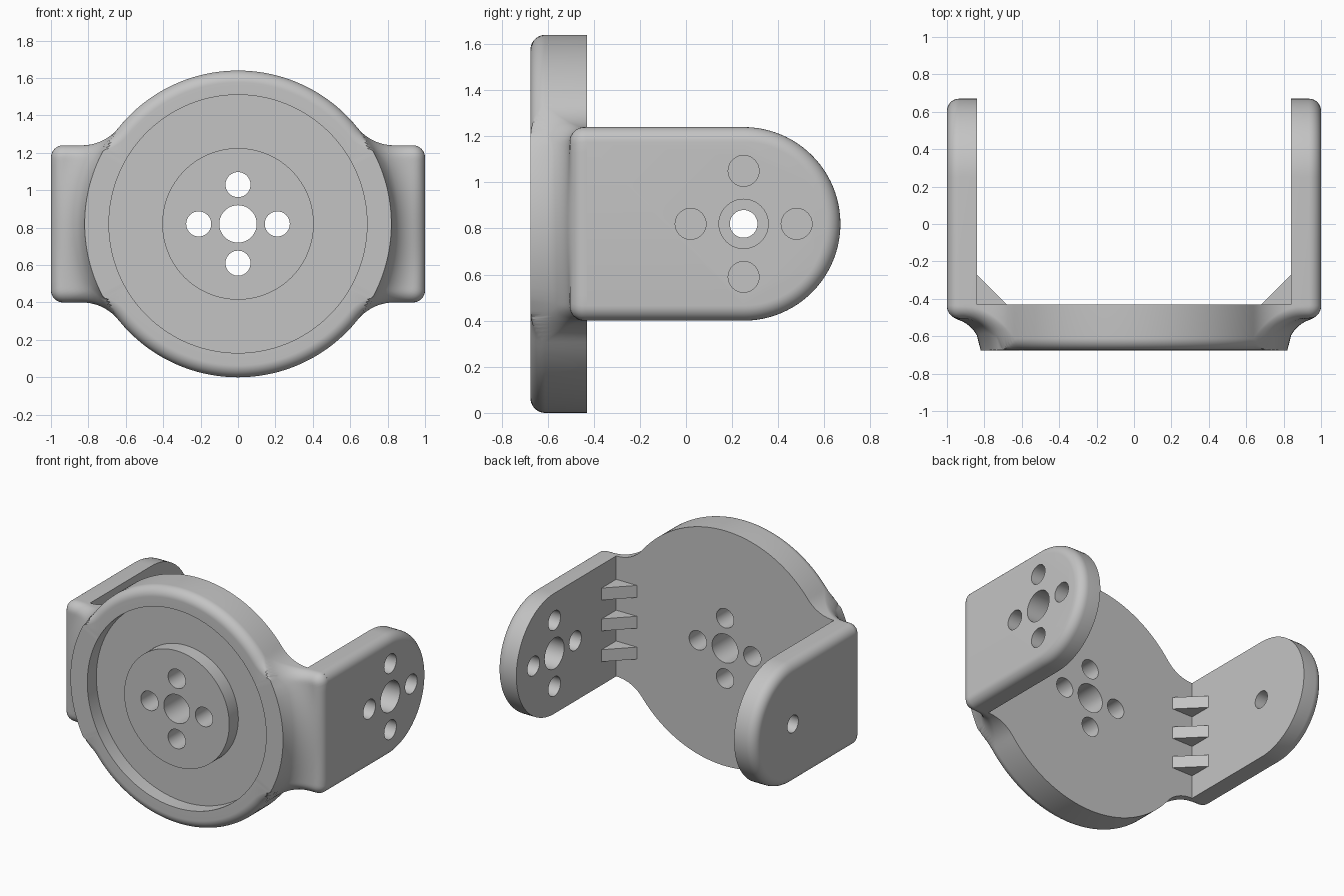
import bpy, bmesh, math
from mathutils import Vector, Matrix

cube = bpy.data.objects.get("Cube")
if cube:
    bpy.data.objects.remove(cube, do_unlink=True)

grey = bpy.data.materials.new("light grey metal")
grey.use_nodes = True
colour = (0.55, 0.55, 0.55, 1)
grey.diffuse_color = colour
grey.node_tree.nodes["Principled BSDF"].inputs["Base Color"].default_value = colour

CZ = 0.82                  # height of the disc centre
R, H = 0.82, 0.42          # disc radius, half height of the arms
FRONT, BACK = -0.675, -0.43
ROUND, NECK, COVE = 0.065, 0.25, 0.17
INNER, PIVOT = 0.84, 0.25  # inner face of the arms, pivot position along y


def make(name, loops):
    """Closed solid from equal loops of points, capped at both ends."""
    bm = bmesh.new()
    rings = [[bm.verts.new(p) for p in loop] for loop in loops]
    n = len(rings[0])
    for a, b in zip(rings, rings[1:]):
        for i in range(n):
            j = (i + 1) % n
            bm.faces.new((a[i], a[j], b[j], b[i]))
    bm.faces.new(rings[0])
    bm.faces.new(rings[-1])
    bmesh.ops.recalc_face_normals(bm, faces=bm.faces)
    mesh = bpy.data.meshes.new(name)
    bm.to_mesh(mesh)
    bm.free()
    mesh.materials.append(grey)
    ob = bpy.data.objects.new(name, mesh)
    bpy.context.collection.objects.link(ob)
    return ob


def activate(ob):
    bpy.ops.object.select_all(action="DESELECT")
    ob.select_set(True)
    bpy.context.view_layer.objects.active = ob


def drill(ob, holes, axis):
    """Cut round holes given as (centre, radius) along the axis."""
    turn = Matrix.Rotation(math.pi / 2, 4, "X" if axis == "Y" else "Y")
    bm = bmesh.new()
    for centre, radius in holes:
        bmesh.ops.create_cone(bm, cap_ends=True, segments=40, radius1=radius, radius2=radius,
                              depth=0.6, matrix=Matrix.Translation(centre) @ turn)
    mesh = bpy.data.meshes.new("hole_cutter")
    bm.to_mesh(mesh)
    bm.free()
    mesh.materials.append(grey)
    cutter = bpy.data.objects.new("hole_cutter", mesh)
    cutter.hide_render = True
    bpy.context.collection.objects.link(cutter)
    mod = ob.modifiers.new("holes", "BOOLEAN")
    mod.operation, mod.solver, mod.object = "DIFFERENCE", "EXACT", cutter
    activate(ob)
    bpy.ops.object.modifier_apply(modifier=mod.name)
    bpy.data.objects.remove(cutter, do_unlink=True)


def smooth(ob):
    activate(ob)
    bpy.ops.object.shade_smooth_by_angle(angle=math.radians(32))


def arc(cx, cz, r, a0, a1, n):
    return [(cx + r * math.cos(a0 + (a1 - a0) * i / n),
             cz + r * math.sin(a0 + (a1 - a0) * i / n)) for i in range(n + 1)]


# Outline of the front plate: disc, concave necks, arm ends with rounded corners
neck_x = math.sqrt((R + NECK) ** 2 - (H + NECK) ** 2)
contact = math.atan2(H + NECK, neck_x)
quarter = [(1, (H - ROUND) * i / 8) for i in range(8)]
quarter += arc(1 - ROUND, H - ROUND, ROUND, 0, math.pi / 2, 6)
quarter += [(neck_x + (1 - ROUND - neck_x) * t, H) for t in (0.66, 0.33)]
quarter += arc(neck_x, H + NECK, NECK, -math.pi / 2, contact - math.pi, 10)
quarter += arc(0, 0, R, contact, math.pi / 2, 26)[1:]
half = quarter + [(-x, z) for x, z in quarter[-2::-1]]
outline = half + [(x, -z) for x, z in half[-2:0:-1]]


def edge_distance(x, z):
    best = 9.0
    for (ax, az), (bx, bz) in zip(outline, outline[1:] + outline[:1]):
        dx, dz = bx - ax, bz - az
        t = max(0, min(1, ((x - ax) * dx + (z - az) * dz) / (dx * dx + dz * dz)))
        best = min(best, (ax + t * dx - x) ** 2 + (az + t * dz - z) ** 2)
    return math.sqrt(best)


def surface(x, z):
    """Front surface: flat disc, concave cove beside it, rounded outer edge."""
    d = max(0, min(COVE, math.hypot(x, z) - R))
    y = FRONT + math.sqrt(max(0, COVE ** 2 - (COVE - d) ** 2))
    e = min(ROUND, edge_distance(x, z))
    return y + ROUND - math.sqrt(max(0, ROUND ** 2 - (ROUND - e) ** 2))


# Front plate with its ring groove and centre boss
directions = [Vector((x, z)).normalized() for x, z in outline]
reach = [math.hypot(x, z) for x, z in outline]
loops = []
for r, y in ((0.405, FRONT), (0.405, FRONT + 0.1), (0.69, FRONT + 0.1), (0.69, FRONT)):
    loops.append([(d.x * r, y, CZ + d.y * r) for d in directions])
STEPS = 14
for k in range(STEPS + 1):
    t = math.sin(math.pi / 2 * k / STEPS)
    loop = []
    for d, p in zip(directions, reach):
        start = min(R, p - ROUND)
        r = start + (p - start) * t
        loop.append((d.x * r, surface(d.x * r, d.y * r), CZ + d.y * r))
    loops.append(loop)
loops.append([(x, BACK, CZ + z) for x, z in outline])
plate = make("front_plate", loops)


def cross(offset):
    return [(offset, 0), (-offset, 0), (0, offset), (0, -offset)]


drill(plate, [((0, -0.55, CZ), 0.1)] +
      [((a, -0.55, CZ + b), 0.067) for a, b in cross(0.21)], "Y")
smooth(plate)


# Side arms: rounded end, soft outer edge, sharp inner edge
def arm_loop(x, inset):
    h = H - inset
    pts = arc(PIVOT, 0, h, -math.pi / 2, math.pi / 2, 48)
    return [(x, y, CZ + z) for y, z in [(BACK - 0.005, -h)] + pts + [(BACK - 0.005, h)]]


for side, name in ((1, "left"), (-1, "right")):
    loops = [arm_loop(side * INNER, 0)]
    for k in range(9):
        a = math.pi / 2 * k / 8
        loops.append(arm_loop(side * (1 - ROUND + ROUND * math.sin(a)),
                              ROUND * (1 - math.cos(a))))
    arm = make(name + "_arm", loops)
    x = side * 0.92
    if side == 1:
        holes = [((x, PIVOT, CZ), 0.107)]
        holes += [((x, PIVOT + a, CZ + b), 0.067) for a, b in cross(0.23)]
    else:
        holes = [((x, PIVOT, CZ), 0.06)]
    drill(arm, holes, "X")
    smooth(arm)

    # Corner ribs between arm and plate
    for i in (-1, 0, 1):
        mid = CZ + i * 0.215
        tri = [(INNER + 0.005, BACK - 0.005), (INNER + 0.005, -0.265), (0.675, BACK - 0.005)]
        make(f"{name}_rib_{i + 2}",
             [[(side * px, py, mid + dz) for px, py in tri] for dz in (-0.042, 0.042)])
